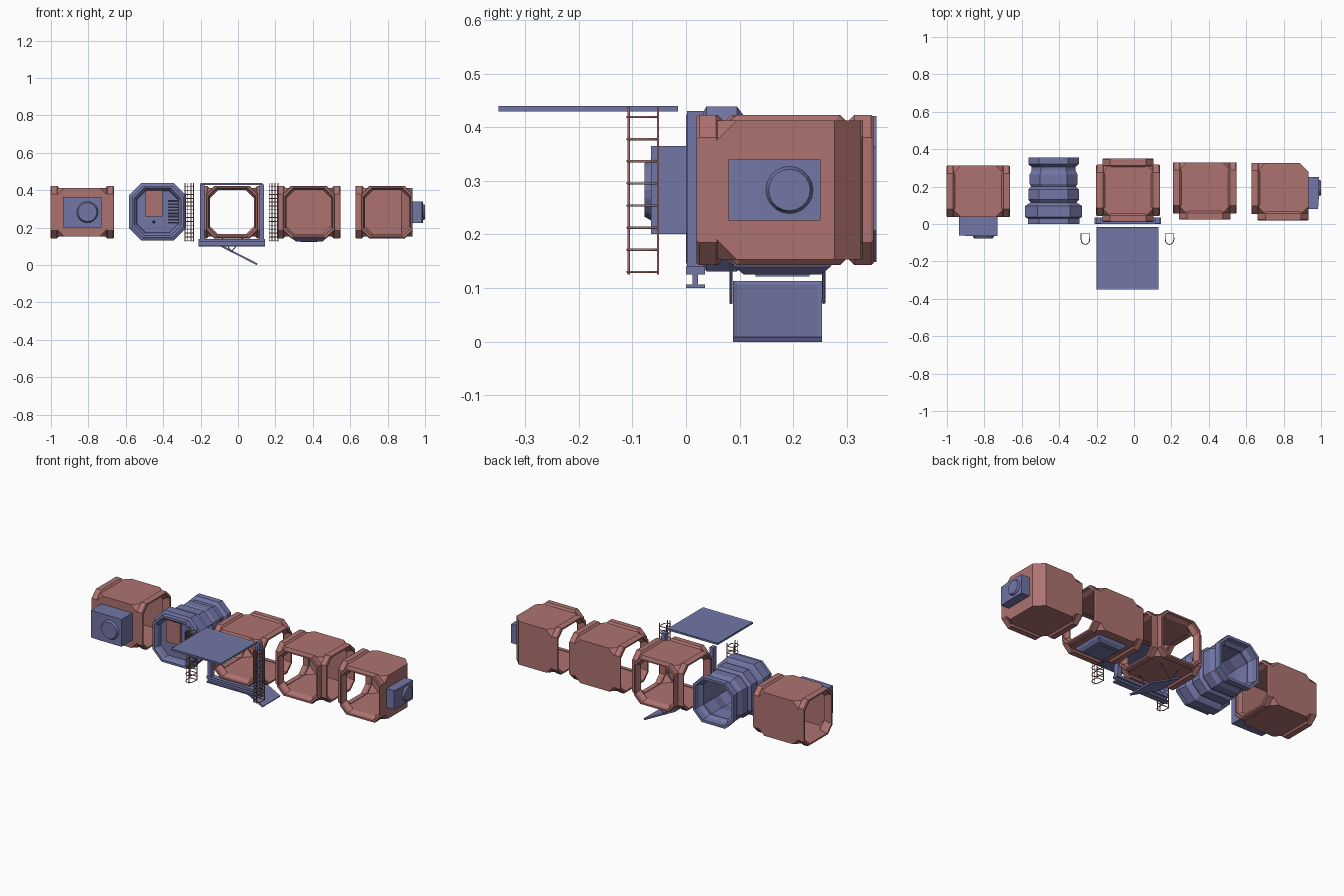
import bpy, bmesh, math
from mathutils import Vector, Matrix

if "Cube" in bpy.data.objects:
    bpy.data.objects.remove(bpy.data.objects["Cube"])

def material(name, col):
    m = bpy.data.materials.new(name)
    m.diffuse_color = (*col, 1)
    m.use_nodes = True
    m.node_tree.nodes["Principled BSDF"].inputs["Base Color"].default_value = m.diffuse_color
    return m

RED = material("red_shell", (0.42, 0.17, 0.16))
BLUE = material("blue_fittings", (0.17, 0.18, 0.38))
DARK = material("dark_grille", (0.02, 0.02, 0.04))
ZC = 0.283
DIRS = {'+x': 0, '+y': 90, '-x': 180, '-y': -90}

def finish(name, bm, mat):
    bmesh.ops.recalc_face_normals(bm, faces=bm.faces)
    me = bpy.data.meshes.new(name)
    bm.to_mesh(me)
    bm.free()
    ob = bpy.data.objects.new(name, me)
    bpy.context.collection.objects.link(ob)
    me.materials.append(mat)
    return ob

def frame(c, deg):
    # local axes: width, outward, up
    a = math.radians(deg)
    return lambda u, v, w: Vector((c[0] + v*math.cos(a) - u*math.sin(a),
                                   c[1] + v*math.sin(a) + u*math.cos(a), c[2] + w))

def box(name, lo, hi, mat, rot_y=0, inset=0):
    bm = bmesh.new()
    lo, hi = Vector(lo), Vector(hi)
    bmesh.ops.create_cube(bm, size=1)
    bmesh.ops.scale(bm, vec=hi - lo, verts=bm.verts)
    if inset:
        bm.normal_update()
        fs = [f for f in bm.faces if abs(f.normal.z) > 0.9]
        bmesh.ops.inset_individual(bm, faces=fs, thickness=inset, depth=-0.003)
    bmesh.ops.rotate(bm, cent=(0, 0, 0), matrix=Matrix.Rotation(rot_y, 3, 'Y'), verts=bm.verts)
    bmesh.ops.translate(bm, vec=(lo + hi)/2, verts=bm.verts)
    return finish(name, bm, mat)

def hull(name, pts, mat):
    bm = bmesh.new()
    for p in pts:
        bm.verts.new(p)
    bmesh.ops.convex_hull(bm, input=bm.verts)
    bmesh.ops.dissolve_limit(bm, angle_limit=0.01, verts=bm.verts, edges=bm.edges)
    return finish(name, bm, mat)

def octagon(a, b, c):
    return [(a, b-c), (a-c, b), (c-a, b), (-a, b-c), (-a, c-b), (c-a, -b), (a-c, -b), (a, c-b)]

def loft(name, c, deg, stations, mat):
    # octagonal sections (distance, half width, half height, chamfer)
    f = frame(c, deg)
    bm = bmesh.new()
    loops = [[bm.verts.new(f(u, v, w)) for u, w in octagon(a, b, ch)] for v, a, b, ch in stations]
    for l0, l1 in zip(loops, loops[1:]):
        for i in range(8):
            j = (i + 1) % 8
            bm.faces.new((l0[i], l0[j], l1[j], l1[i]))
    bm.faces.new(loops[0])
    bm.faces.new(loops[-1])
    return finish(name, bm, mat)

def boolean(ob, other, op):
    m = ob.modifiers.new("b", 'BOOLEAN')
    m.operation, m.object, m.solver = op, other, 'EXACT'
    bpy.context.view_layer.objects.active = ob
    bpy.ops.object.modifier_apply(modifier="b")
    bpy.data.objects.remove(other)

def core(name, c, open_dirs, h, hz):
    # box with corners cut beside openings and upright chamfers elsewhere
    pts = []
    for sx in (-1, 1):
        for sy in (-1, 1):
            near = ('+x' if sx > 0 else '-x') in open_dirs or ('+y' if sy > 0 else '-y') in open_dirs
            k = 0.042 if near else 0.05
            for sz in (-1, 1):
                p = Vector(c) + Vector((sx*h, sy*h, sz*hz))
                pts += [p - Vector((sx*k, 0, 0)), p - Vector((0, sy*k, 0))]
                if near:
                    pts.append(p - Vector((0, 0, sz*k)))
    return hull(name, pts, RED)

def module(name, x, y, open_dirs):
    c = (x, y, ZC)
    ob = core(name, c, open_dirs, 0.137, 0.13)
    for d in open_dirs:
        ring = loft("ring", c, DIRS[d], [(0.12, 0.128, 0.126, 0.04), (0.134, 0.137, 0.14, 0.042),
                                         (0.165, 0.137, 0.14, 0.042), (0.17, 0.134, 0.137, 0.042)], RED)
        boolean(ob, ring, 'UNION')
    boolean(ob, core("inner", c, open_dirs, 0.126, 0.119), 'DIFFERENCE')
    for d in open_dirs:
        cut = loft("cut", c, DIRS[d], [(0.05, 0.118, 0.117, 0.042), (0.13, 0.118, 0.117, 0.042),
                                       (0.15, 0.126, 0.128, 0.042), (0.2, 0.126, 0.128, 0.042)], RED)
        boolean(ob, cut, 'DIFFERENCE')
    return ob

# Four habitat modules
module("corridor_module", -0.833, 0.175, ['-x', '+x'])
module("cross_module", -0.032, 0.18, ['-x', '+x', '-y', '+y'])
module("tee_module", 0.378, 0.193, ['-x', '+x', '-y'])
module("corner_module", 0.797, 0.19, ['-x', '-y'])

# Wall-mounted fan units
def fan_unit(name, c, deg, hw, hh, depth, fu, r):
    f = frame(c, deg)
    hull(name + "_case", [f(u, v, w) for w in (-hh, hh) for u, v in
         ((-hw, 0), (hw, 0), (hw, depth), (-0.35*hw, depth), (-hw, depth - 0.004))], BLUE)
    bm = bmesh.new()
    a = f(fu, depth, 0)
    b = f(fu, depth + 0.012, 0)
    bmesh.ops.create_cone(bm, cap_ends=True, segments=20, radius1=r, radius2=r*0.88, depth=0.012,
        matrix=Matrix.Translation((a + b)/2) @ (b - a).to_track_quat('Z', 'Y').to_matrix().to_4x4())
    finish(name + "_fan", bm, BLUE)

fan_unit("front_cooler", (-0.832, 0.04, ZC), -90, 0.103, 0.082, 0.105, 0.027, 0.057)
fan_unit("side_cooler", (0.932, 0.165, ZC), 0, 0.086, 0.057, 0.056, 0.028, 0.044)

# Airlock: ribbed octagonal tube with a bulkhead near the front
AC = (-0.43, 0, 0.285)
prof = [(0.04, 0.11), (0.012, 0.115), (0, 0.125), (0, 0.138), (0.03, 0.138), (0.038, 0.153), (0.095, 0.153),
        (0.106, 0.138), (0.115, 0.122), (0.13, 0.135), (0.185, 0.135), (0.2, 0.12), (0.215, 0.128),
        (0.265, 0.128), (0.285, 0.117), (0.305, 0.117), (0.32, 0.135), (0.355, 0.135), (0.355, 0.12),
        (0.32, 0.118), (0.3, 0.104), (0.275, 0.112), (0.2, 0.108), (0.13, 0.118), (0.06, 0.108)]
loft("airlock_tube", AC, 90, [(v, a, a + 0.001, 0.43*a) for v, a in prof], BLUE)
box("airlock_panel", (-0.495, 0.025, 0.26), (-0.405, 0.045, 0.405), RED, 0)
box("airlock_vent", (-0.377, 0.033, 0.215), (-0.318, 0.045, 0.352), BLUE)
for i in range(8):
    z = 0.222 + i*0.0165
    box(f"vent_slat_{i}", (-0.374, 0.028, z), (-0.321, 0.034, z + 0.009), DARK)
bm = bmesh.new()
bmesh.ops.create_cone(bm, cap_ends=True, segments=10, radius1=0.008, radius2=0.008, depth=0.015,
    matrix=Matrix.Translation((-0.45, 0.035, 0.23)) @ Matrix.Rotation(math.pi/2, 4, 'X'))
finish("airlock_knob", bm, DARK)

# Porch: side posts, I-beam sill and awning on the cross module
for s, n in ((-1, "left"), (1, "right")):
    x = -0.032 + s*0.16
    box(n + "_porch_post", (x - 0.012, 0.002, 0.13), (x + 0.012, 0.034, 0.43), BLUE)
for n, y0, y1, z0, z1 in (("lower_flange", 0, 0.035, 0.1, 0.107), ("web", 0.012, 0.022, 0.105, 0.13),
                          ("upper_flange", 0, 0.035, 0.125, 0.14)):
    box("sill_" + n, (-0.21, y0, z0), (0.145, y1, z1), BLUE)
box("awning", (-0.2, -0.35, 0.429), (0.132, -0.015, 0.44), BLUE, inset=0.012)

# Floor ramp hanging under the cross module with struts
ang = math.atan2(0.105, 0.205)
box("ramp", (-0.115, 0.088, 0.0515), (0.115, 0.254, 0.0615), BLUE, rot_y=ang, inset=0.012)

def tubes(name, paths, r, mat):
    cu = bpy.data.curves.new(name, 'CURVE')
    cu.dimensions = '3D'
    cu.bevel_depth, cu.bevel_resolution, cu.use_fill_caps = r, 1, True
    for pts, cyc in paths:
        sp = cu.splines.new('POLY')
        sp.points.add(len(pts) - 1)
        for q, p in zip(sp.points, pts):
            q.co = (*p, 1)
        sp.use_cyclic_u = cyc
    ob = bpy.data.objects.new(name, cu)
    bpy.context.collection.objects.link(ob)
    cu.materials.append(mat)
    bpy.ops.object.select_all(action='DESELECT')
    ob.select_set(True)
    bpy.context.view_layer.objects.active = ob
    bpy.ops.object.convert(target='MESH')

tubes("ramp_struts", [([(x, y, 0.15), (-0.035, y, 0.072)], False)
                      for y in (0.084, 0.257) for x in (-0.09, 0.03)], 0.003, BLUE)

# Equipment pod under the tee module
hull("belly_pod", [Vector((0.38 + sx*hx, 0.18 + sy*hy, z)) for sx in (-1, 1) for sy in (-1, 1)
     for hx, hy, z in ((0.095, 0.098, 0.155), (0.088, 0.09, 0.14), (0.07, 0.072, 0.125))], BLUE)
box("belly_pod_plate", (0.335, 0.13, 0.122), (0.425, 0.23, 0.128), BLUE)

# Caged ladders
def ladder(name, x):
    w = 0.023
    arc = [(w*math.cos(t), -0.082 - 0.027*math.sin(t)) for t in [math.pi*i/8 for i in range(9)]]
    ring = [(w, -0.052)] + arc + [(-w, -0.052)]
    posts = [(w, -0.052), (-w, -0.052), arc[3], arc[5]]
    paths = [([(x + a, b, z) for z in (0.125, 0.438)], False) for a, b in posts]
    paths += [([(x + a, b, 0.13 + 0.0413*i) for a, b in ring], True) for i in range(8)]
    paths += [([(x - w, -0.052, 0.15 + 0.0413*i), (x + w, -0.052, 0.15 + 0.0413*i)], False) for i in range(7)]
    tubes(name, paths, 0.0024, RED)

ladder("left_ladder", -0.26)
ladder("right_ladder", 0.19)
